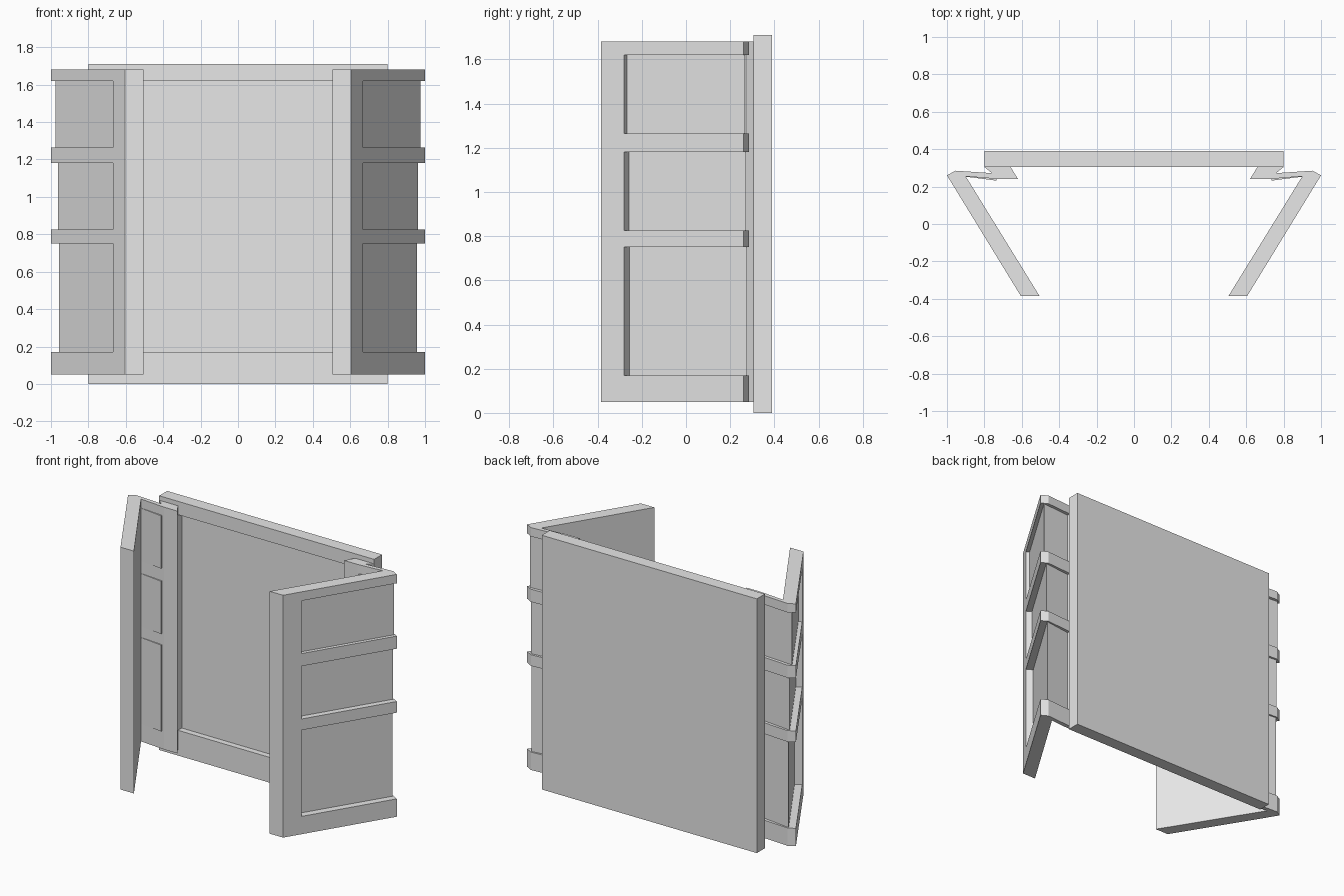
import bpy
import bmesh

if "Cube" in bpy.data.objects:
    bpy.data.objects.remove(bpy.data.objects["Cube"], do_unlink=True)

grey = bpy.data.materials.new("plain_grey")
grey.use_nodes = True
grey.diffuse_color = (0.8, 0.8, 0.8, 1)
grey.node_tree.nodes["Principled BSDF"].inputs["Base Color"].default_value = (0.8, 0.8, 0.8, 1)


def prism(name, plan, z0, z1, side=1):
    """Extrude a plan outline upward; side=-1 mirrors it across x."""
    bm = bmesh.new()
    face = bm.faces.new([bm.verts.new((x * side, y, z0)) for x, y in plan])
    top = bmesh.ops.extrude_face_region(bm, geom=[face])["geom"]
    bmesh.ops.translate(bm, vec=(0, 0, z1 - z0),
                        verts=[v for v in top if isinstance(v, bmesh.types.BMVert)])
    bmesh.ops.recalc_face_normals(bm, faces=bm.faces)
    mesh = bpy.data.meshes.new(name)
    bm.to_mesh(mesh)
    bm.free()
    mesh.materials.append(grey)
    obj = bpy.data.objects.new(name, mesh)
    bpy.context.collection.objects.link(obj)
    return obj


def cut(target, cutter):
    """Subtract the cutter from the target, then remove it."""
    cutter.hide_render = True
    mod = target.modifiers.new("cut", "BOOLEAN")
    mod.operation = "DIFFERENCE"
    mod.solver = "EXACT"
    mod.object = cutter
    bpy.context.view_layer.objects.active = target
    bpy.ops.object.modifier_apply(modifier=mod.name)
    bpy.data.objects.remove(cutter, do_unlink=True)


def rect(x0, x1, y0, y1):
    return [(x0, y0), (x1, y0), (x1, y1), (x0, y1)]


# Back slab with a shallow recess in its front
back = prism("back_panel", rect(-0.8, 0.8, 0.305, 0.39), 0, 1.71)
cut(back, prism("recess_cutter", rect(-0.66, 0.66, 0.2, 0.345), 0.17, 1.62))

# Wing outline: slanted panel, chamfered rear corner, thin return, mounting strip
WING = [(0.605, -0.385), (1.0, 0.26), (0.955, 0.285), (0.76, 0.272), (0.8, 0.305),
        (0.66, 0.305), (0.62, 0.24), (0.72, 0.24), (0.9, 0.255), (0.505, -0.385)]

# Recessed bays: bottom, top, depth, rear corner of the recess floor
BAYS = [(0.17, 0.75, 0.048, (0.957, 0.276)),
        (0.825, 1.18, 0.04, (0.962, 0.272)),
        (1.265, 1.62, 0.025, (0.976, 0.266))]

for side, label in ((1, "left"), (-1, "right")):
    wing = prism(label + "_wing", WING, 0.05, 1.68, side)
    for i, (z0, z1, depth, corner) in enumerate(BAYS):
        # Recess wraps from the outer face round the corner into the return
        plan = [(0.755, -0.333), (0.67, -0.28), (0.67 - 0.851 * depth, -0.28 + 0.525 * depth),
                corner, (0.765, 0.251), (0.765, 0.276), (0.82, 0.315), (1.1, 0.32)]
        cut(wing, prism("bay_cutter", plan, z0, z1, side))
        # Backing of the recess stands slightly proud on the inside
        prism(f"{label}_bay_backing_{i + 1}",
              [(0.9, 0.257), (0.9, 0.253), (0.735, 0.232), (0.735, 0.243)], z0, z1, side)
